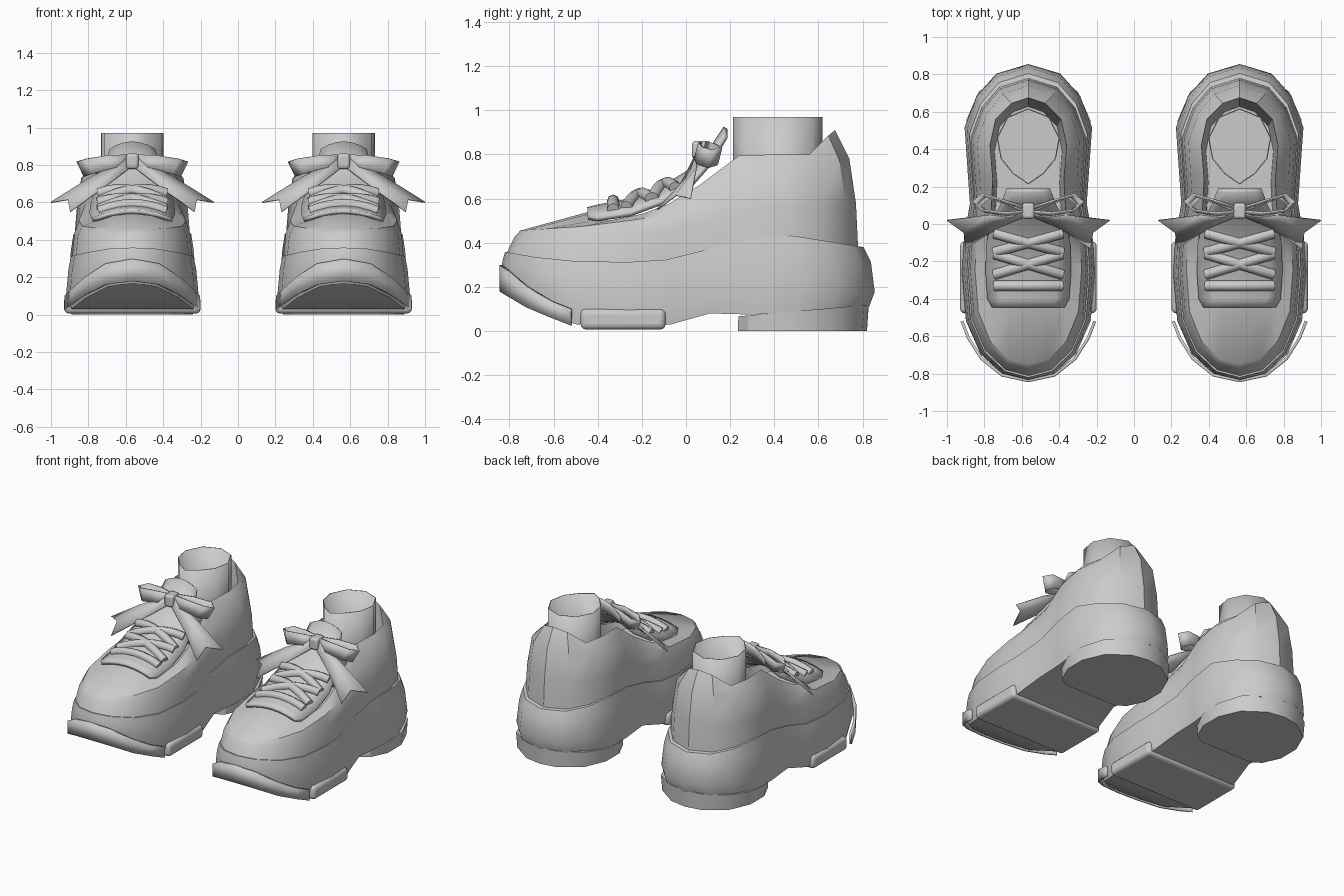
import bpy
import bmesh
from math import radians
from mathutils import Vector

cube = bpy.data.objects.get("Cube")
if cube:
    bpy.data.objects.remove(cube, do_unlink=True)

grey = bpy.data.materials.new("light_grey")
grey.use_nodes = True
tone = (0.6, 0.6, 0.6, 1)
grey.diffuse_color = tone
grey.node_tree.nodes["Principled BSDF"].inputs["Base Color"].default_value = tone

# Half plan of the shoe: position from toe to heel, and relative half width
OUTLINE = [(0, 0), (.02, .38), (.085, .72), (.19, .94), (.34, 1), (.45, .97),
           (.56, .88), (.68, .92), (.8, .96), (.9, .78), (.97, .48), (1, 0)]

# Height curves along the shoe
BOTTOM = [(-.84, .19), (-.7, .1), (-.5, .03), (-.1, .02), (.1, .08), (.25, .07), (.84, .11)]
SEAM = [(-.83, .36), (-.6, .32), (-.3, .31), (-.1, .32), (.1, .37), (.25, .41),
        (.4, .44), (.5, .43), (.8, .38)]
QUARTER = [(-.78, .43), (-.4, .42), (0, .46), (.3, .55), (.77, .58)]
SHOULDER = [(-.75, .455), (-.45, .475), (-.1, .52), (.1, .6), (.26, .7), (.5, .74), (.74, .78)]

# Edge of the throat and collar, half loop from toe to heel
COLLAR = [(0, -.44, .54), (.1, -.44, .53), (.19, -.42, .5), (.21, -.35, .5),
          (.225, -.2, .53), (.22, -.08, .575), (.2, .06, .66), (.19, .24, .795),
          (.205, .42, .8), (.175, .56, .8), (.09, .645, .885), (0, .675, .91)]

# Throat panel and tongue: y, half width, crown height, side drop
PANEL = [(-.445, .19, .55, .035), (-.4, .215, .562, .055), (-.25, .225, .59, .06),
         (-.1, .22, .65, .065), (.03, .19, .73, .06), (.1, .15, .8, .05), (.18, .12, .92, .04)]


def interp(keys, y):
    if y <= keys[0][0]:
        return keys[0][1]
    for (a, za), (b, zb) in zip(keys, keys[1:]):
        if y <= b:
            return za + (zb - za) * (y - a) / (b - a)
    return keys[-1][1]


def plan(front, back, width, height):
    """Half ring with the shoe outline; height is a function of y."""
    ring = []
    for s, w in OUTLINE:
        y = front + (back - front) * s
        ring.append((w * width, y, height(y)))
    return ring


def between(f):
    return lambda y: interp(BOTTOM, y) * (1 - f) + interp(SEAM, y) * f


def panel_z(x, y):
    hw, crown, drop = (interp([(r[0], r[k]) for r in PANEL], y) for k in (1, 2, 3))
    return crown - drop * (x / hw) ** 2


def finish(name, bm, x0, thick=0, bevel=0):
    bmesh.ops.recalc_face_normals(bm, faces=bm.faces)
    mesh = bpy.data.meshes.new(name)
    bm.to_mesh(mesh)
    bm.free()
    obj = bpy.data.objects.new(name, mesh)
    bpy.context.collection.objects.link(obj)
    obj.location.x = x0
    mesh.materials.append(grey)
    bpy.ops.object.select_all(action='DESELECT')
    obj.select_set(True)
    bpy.context.view_layer.objects.active = obj
    bpy.ops.object.shade_smooth_by_angle(angle=radians(32))
    if thick:
        mod = obj.modifiers.new("thickness", 'SOLIDIFY')
        mod.thickness = thick
        mod.offset = 0
    if bevel:
        mod = obj.modifiers.new("soft_edges", 'BEVEL')
        mod.width = bevel
        mod.segments = 3
    return obj


def loft(name, halves, x0, caps=True, **kw):
    """Mirror half rings into closed loops and skin them."""
    bm = bmesh.new()
    loops = []
    for half in halves:
        full = half + [(-x, y, z) for x, y, z in half[-2:0:-1]]
        loops.append([bm.verts.new(p) for p in full])
    n = len(loops[0])
    for a, b in zip(loops, loops[1:]):
        for i in range(n):
            j = (i + 1) % n
            bm.faces.new((a[i], a[j], b[j], b[i]))
    if caps:
        for loop in (loops[0], loops[-1]):
            for i in range(n // 2):
                quad = [loop[i], loop[i + 1], loop[-i - 1], loop[-i % n]]
                bm.faces.new(list(dict.fromkeys(quad)))
    return finish(name, bm, x0, **kw)


def sheet(name, rows, x0, **kw):
    """Skin an open grid of points."""
    bm = bmesh.new()
    grid = [[bm.verts.new(p) for p in row] for row in rows]
    for a, b in zip(grid, grid[1:]):
        for i in range(len(a) - 1):
            bm.faces.new((a[i], a[i + 1], b[i + 1], b[i]))
    return finish(name, bm, x0, **kw)


def block(name, centre, size, x0, bevel):
    bm = bmesh.new()
    bmesh.ops.create_cube(bm, size=1)
    for v in bm.verts:
        v.co = Vector(centre) + v.co * Vector(size)
    return finish(name, bm, x0, bevel=bevel)


def lace(name, y_start, y_end, side, x0):
    """Round cord lying across the throat panel."""
    curve = bpy.data.curves.new(name, 'CURVE')
    curve.dimensions = '3D'
    curve.bevel_depth = .028
    curve.bevel_resolution = 2
    curve.use_fill_caps = True
    spline = curve.splines.new('POLY')
    steps = 8
    spline.points.add(steps)
    for i, p in enumerate(spline.points):
        t = i / steps
        x, y = side * (t - .5) * .36, y_start + (y_end - y_start) * t
        p.co = (x, y, panel_z(x, y) + .015, 1)
    curve.materials.append(grey)
    obj = bpy.data.objects.new(name, curve)
    bpy.context.collection.objects.link(obj)
    obj.location.x = x0


def build_shoe(tag, x0):
    # Platform midsole
    loft(tag + "midsole", [plan(-.81, .83, .345, between(0)), plan(-.84, .855, .355, between(.25)),
                           plan(-.832, .838, .342, between(.75)), plan(-.82, .805, .328, between(1))], x0)

    # Upper with collar and inner lining
    lining = [(x * .88, y * .93, .45) for x, y, z in COLLAR]
    loft(tag + "upper", [plan(-.815, .78, .322, between(.95)),
                         plan(-.775, .77, .31, lambda y: interp(QUARTER, y)),
                         plan(-.75, .74, .285, lambda y: interp(SHOULDER, y)),
                         COLLAR, lining], x0)

    # Ankle tube
    rim = [(0, .215), (.08, .27), (.145, .35), (.165, .46), (.11, .57), (0, .615)]
    loft(tag + "ankle_tube", [[(x, y, z) for x, y in rim] for z in (.44, .97)], x0, caps=False, thick=.006)

    # Heel outsole
    heel = [(0, .235), (.2, .235), (.27, .28), (.325, .4), (.325, .55), (.26, .7), (.12, .8), (0, .82)]
    loft(tag + "heel_outsole", [[(x, y, 0) for x, y in heel],
                                [(x * 1.02, y * 1.01, .045 + .09 * y) for x, y in heel]], x0)

    # Forefoot outsole
    block(tag + "forefoot_outsole", (0, -.285, .053), (.73, .385, .094), x0, .025)

    # Toe guard wrapping the front of the sole
    arc = [(0, -.838), (.14, -.808), (.25, -.72), (.32, -.61), (.355, -.52)]
    arc = [(-x, y) for x, y in arc[:0:-1]] + arc
    low = [(-.84, .18), (-.7, .095), (-.52, .025)]
    high = [(-.84, .3), (-.72, .2), (-.6, .13), (-.52, .1)]
    sheet(tag + "toe_guard", [[(x, y, interp(keys, y)) for x, y in arc] for keys in (low, high)],
          x0, thick=.016)

    # Throat panel running up into the tongue
    rows = [[(hw * k / 3, y, crown - drop * (k / 3) ** 2) for k in range(-3, 4)]
            for y, hw, crown, drop in PANEL]
    sheet(tag + "tongue", rows, x0, thick=.022)

    # Laces: a straight bar and two crossings
    lace(tag + "lace_bar", -.33, -.33, 1, x0)
    for i, (a, b) in enumerate([(-.27, -.16), (-.15, -.05)]):
        for side in (1, -1):
            lace(f"{tag}lace_{i}_{'a' if side > 0 else 'b'}", a, b, side, x0)

    # Bow: knot, two loops and two notched tails
    block(tag + "bow_knot", (0, .07, .82), (.066, .085, .082), x0, .015)
    path = [(.02, .06, .03), (.12, .05, .035), (.23, .065, .04), (.275, .11, .04),
            (.23, .15, .04), (.12, .115, .035), (.02, .08, .03)]
    for side, end in ((1, "left"), (-1, "right")):
        rows = [[(side * (x + .02 * k * x / .28), y + .01 * k, .825 - .17 * x * x / .28 + h * k)
                 for k in (-1, 1)] for x, y, h in path]
        sheet(f"{tag}bow_loop_{end}", rows, x0, thick=.01)
        tail = [[(.02, .06, .84), (.02, .05, .81), (.02, .04, .78)],
                [(.22, .045, .735), (.19, .015, .705), (.165, -.02, .67)],
                [(.435, .02, .6), (.345, -.045, .615), (.333, -.13, .55)]]
        sheet(f"{tag}bow_tail_{end}", [[(side * x, y, z) for x, y, z in row] for row in tail],
              x0, thick=.008)


for tag, x0 in (("left_", .565), ("right_", -.565)):
    build_shoe(tag, x0)
